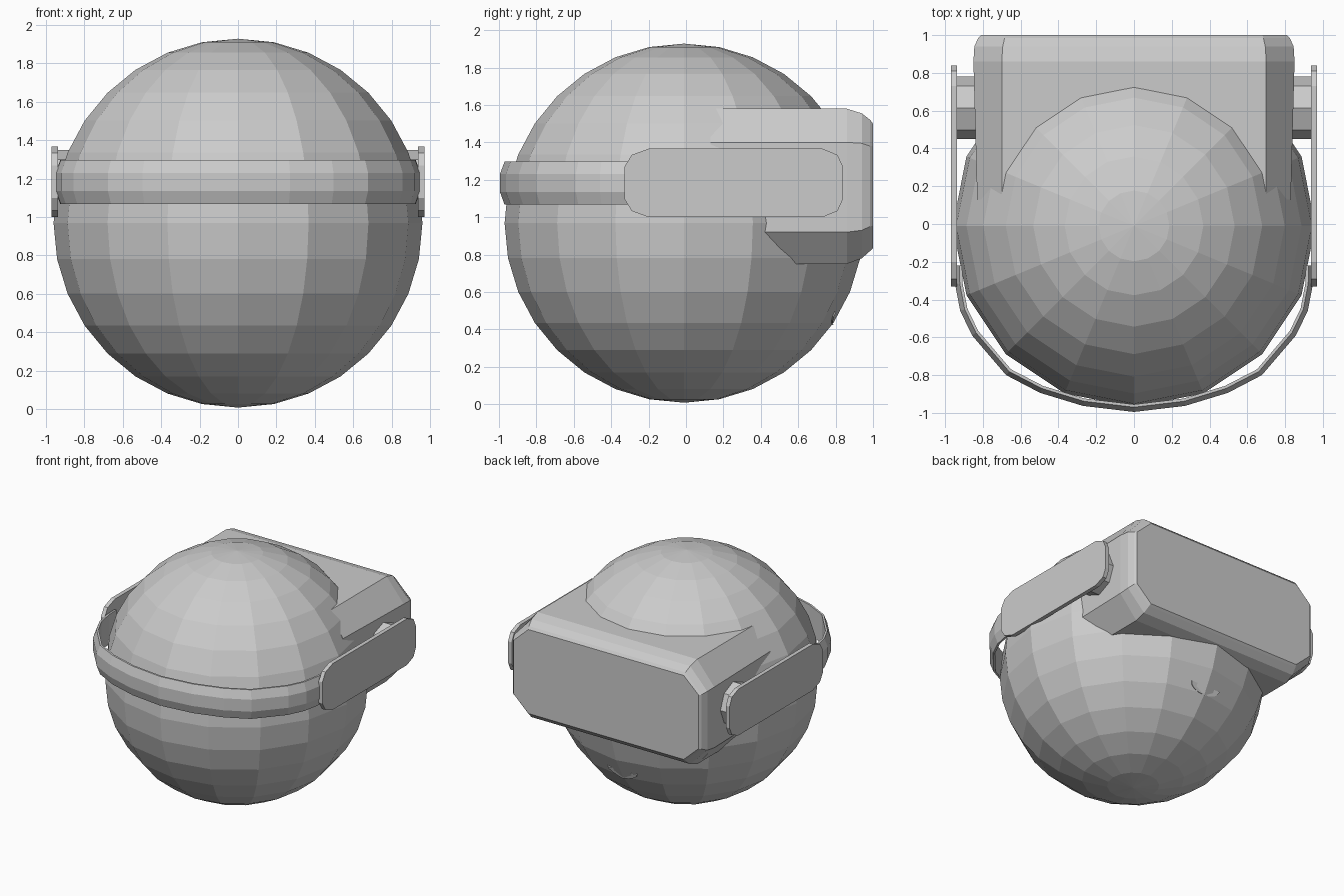
import bpy, bmesh, math
from mathutils import Vector

if "Cube" in bpy.data.objects:
    bpy.data.objects.remove(bpy.data.objects["Cube"])

CZ, CY, R = 0.968, -0.01, 0.96


def make_object(name, bm):
    bmesh.ops.recalc_face_normals(bm, faces=bm.faces[:])
    mesh = bpy.data.meshes.new(name)
    bm.to_mesh(mesh)
    bm.free()
    obj = bpy.data.objects.new(name, mesh)
    bpy.context.collection.objects.link(obj)
    return obj


def loft(name, rings):
    """Skin matching closed rings of points and cap both ends."""
    bm = bmesh.new()
    loops = [[bm.verts.new(p) for p in ring] for ring in rings]
    n = len(loops[0])
    for a, b in zip(loops, loops[1:]):
        for i in range(n):
            j = (i + 1) % n
            bm.faces.new((a[i], a[j], b[j], b[i]))
    bm.faces.new(loops[0])
    bm.faces.new(loops[-1])
    return make_object(name, bm)


def octagon(y, hx, z0, z1, cx, c0, c1):
    """Chamfered rectangle in the xz plane; c0/c1 are bottom/top chamfer heights."""
    return [(hx, y, z0 + c0), (hx, y, z1 - c1), (hx - cx, y, z1), (cx - hx, y, z1),
            (-hx, y, z1 - c1), (-hx, y, z0 + c0), (cx - hx, y, z0), (hx - cx, y, z0)]


# Round head
bm = bmesh.new()
bmesh.ops.create_uvsphere(bm, u_segments=16, v_segments=16, radius=R)
bmesh.ops.translate(bm, verts=bm.verts[:], vec=(0, CY, CZ))
make_object("head", bm)

# Visor box, running into the head, with bevelled outer face
loft("visor", [
    octagon(0.13, 0.83, 0.75, 1.58, 0.13, 0.17, 0.18),
    octagon(0.86, 0.85, 0.75, 1.58, 0.15, 0.17, 0.18),
    octagon(0.94, 0.845, 0.78, 1.555, 0.15, 0.15, 0.16),
    octagon(0.985, 0.825, 0.82, 1.52, 0.14, 0.13, 0.14),
    octagon(1.0, 0.81, 0.835, 1.50, 0.13, 0.12, 0.12),
])

# Side arms and the pivots that join them to the visor
arm_half = [(0.84, 0.085), (0.81, 0.15), (0.73, 0.183), (-0.2, 0.183), (-0.29, 0.15), (-0.33, 0.085)]
arm_profile = arm_half + [(y, -z) for y, z in reversed(arm_half)]
for s, side in ((1, "right"), (-1, "left")):
    loft(side + "_arm", [[(s * x, y, 1.183 + z) for y, z in arm_profile] for x in (0.938, 0.97)])
    pivot = [(0.165 * math.cos(k * math.pi / 4), 0.165 * math.sin(k * math.pi / 4)) for k in range(8)]
    loft(side + "_pivot", [[(s * x, 0.615 + y, 1.183 + z) for y, z in pivot] for x in (0.8, 0.945)])

# Strap: bevelled band swept around the front of the head
half = [(0.95, -0.22), (0.947, -0.32), (0.92, -0.46), (0.857, -0.59), (0.677, -0.80),
        (0.497, -0.894), (0.27, -0.963)]
path = [Vector(p) for p in half] + [Vector((0, -0.995))] + [Vector((-x, y)) for x, y in reversed(half)]
section = [(0.0, 1.135), (0.0, 1.23), (0.025, 1.297), (0.04, 1.297), (0.04, 1.067), (0.025, 1.067)]
rings = []
for i, p in enumerate(path):
    t = (path[min(i + 1, len(path) - 1)] - path[max(i - 1, 0)]).normalized()
    inward = Vector((t.y, -t.x))
    if inward.dot(p) > 0:
        inward = -inward
    rings.append([(p.x + inward.x * d, p.y + inward.y * d, z) for d, z in section])
loft("strap", rings)

# Small smiling mouth below the visor, lying on the head surface
e = math.radians(-32.3)
out = Vector((0, math.cos(e), math.sin(e)))
up = Vector((0, -math.sin(e), math.cos(e)))
smile = [(0.13 * math.cos(a), -0.065 * math.sin(a)) for a in [k * math.pi / 8 for k in range(9)]]
rings = []
for depth in (-0.03, 0.008):
    rings.append([Vector((x, CY, CZ)) + out * (R + depth - 0.2 * abs(x)) + up * (v + 0.03)
                  for x, v in smile])
loft("mouth", rings)
